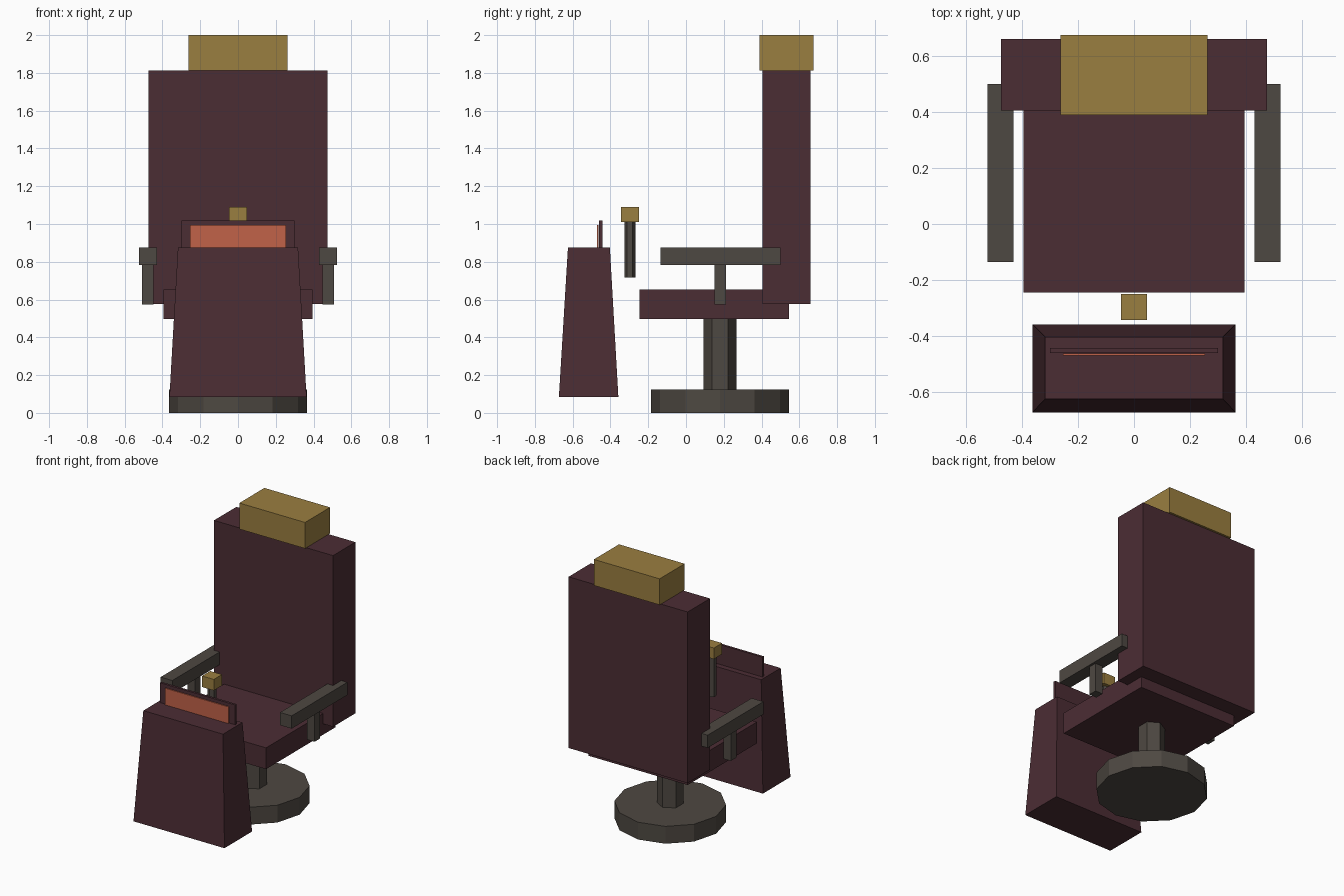
import bpy, bmesh, math
from mathutils import Matrix, Vector

if "Cube" in bpy.data.objects:
    bpy.data.objects.remove(bpy.data.objects["Cube"])


def material(name, rgb):
    m = bpy.data.materials.new(name)
    m.diffuse_color = (*rgb, 1)
    m.use_nodes = True
    m.node_tree.nodes["Principled BSDF"].inputs["Base Color"].default_value = m.diffuse_color
    return m


MAROON = material("maroon upholstery", (0.071, 0.026, 0.034))
GREY = material("dark metal", (0.076, 0.065, 0.054))
GOLD = material("dull gold", (0.323, 0.209, 0.051))
ORANGE = material("orange screen", (0.533, 0.122, 0.065))


def finish(name, bm, mat):
    bmesh.ops.recalc_face_normals(bm, faces=bm.faces)
    me = bpy.data.meshes.new(name)
    bm.to_mesh(me)
    bm.free()
    me.materials.append(mat)
    ob = bpy.data.objects.new(name, me)
    bpy.context.collection.objects.link(ob)
    return ob


def box(name, x, y, z, mat, top_x=None, top_y=None):
    """Box from (min, max) ranges; optional top ranges make it taper."""
    bm = bmesh.new()
    bmesh.ops.create_cube(bm, size=1)
    for v in bm.verts:
        up = v.co.z > 0
        rx = top_x if up and top_x else x
        ry = top_y if up and top_y else y
        v.co = Vector((rx[v.co.x > 0], ry[v.co.y > 0], z[up]))
    return finish(name, bm, mat)


def prism(name, sides, radius, y, z, mat):
    """Upright prism on x = 0 with a corner pointing along y."""
    bm = bmesh.new()
    place = Matrix.Translation((0, y, (z[0] + z[1]) / 2)) @ Matrix.Rotation(math.pi / 2, 4, 'Z')
    bmesh.ops.create_cone(bm, cap_ends=True, segments=sides, radius1=radius,
                          radius2=radius, depth=z[1] - z[0], matrix=place)
    # put a corner exactly on the y axis
    first = max(bm.verts, key=lambda v: v.co.y).co
    turn = math.atan2(first.x, first.y - y)
    bmesh.ops.rotate(bm, verts=bm.verts, cent=(0, y, 0), matrix=Matrix.Rotation(turn, 3, 'Z'))
    return finish(name, bm, mat)


# Pedestal
prism("base_disc", 12, 0.366, 0.18, (0, 0.125), GREY)
prism("column", 6, 0.087, 0.18, (0.12, 0.505), GREY)

# Chair body
box("seat", (-0.395, 0.395), (-0.245, 0.545), (0.498, 0.652), MAROON)
box("backrest", (-0.475, 0.475), (0.405, 0.66), (0.577, 1.812), MAROON)
box("headrest", (-0.262, 0.262), (0.39, 0.675), (1.812, 2.0), GOLD)

# Armrests, one on each side
for side, s in (("left", -1), ("right", 1)):
    box(side + "_armrest", sorted((s * 0.43, s * 0.523)), (-0.135, 0.5), (0.783, 0.875), GREY)
    box(side + "_arm_post", sorted((s * 0.447, s * 0.507)), (0.15, 0.213), (0.575, 0.785), GREY)

# Control console with its screen
box("console", (-0.363, 0.363), (-0.673, -0.358), (0.083, 0.875), MAROON,
    top_x=(-0.318, 0.318), top_y=(-0.625, -0.403))
box("screen_back", (-0.3, 0.3), (-0.46, -0.443), (0.85, 1.018), MAROON)
box("screen", (-0.253, 0.253), (-0.47, -0.463), (0.86, 0.995), ORANGE)

# Control lever between console and seat
prism("lever", 6, 0.029, -0.297, (0.718, 1.015), GREY)
box("lever_knob", (-0.047, 0.047), (-0.343, -0.25), (1.01, 1.09), GOLD)
